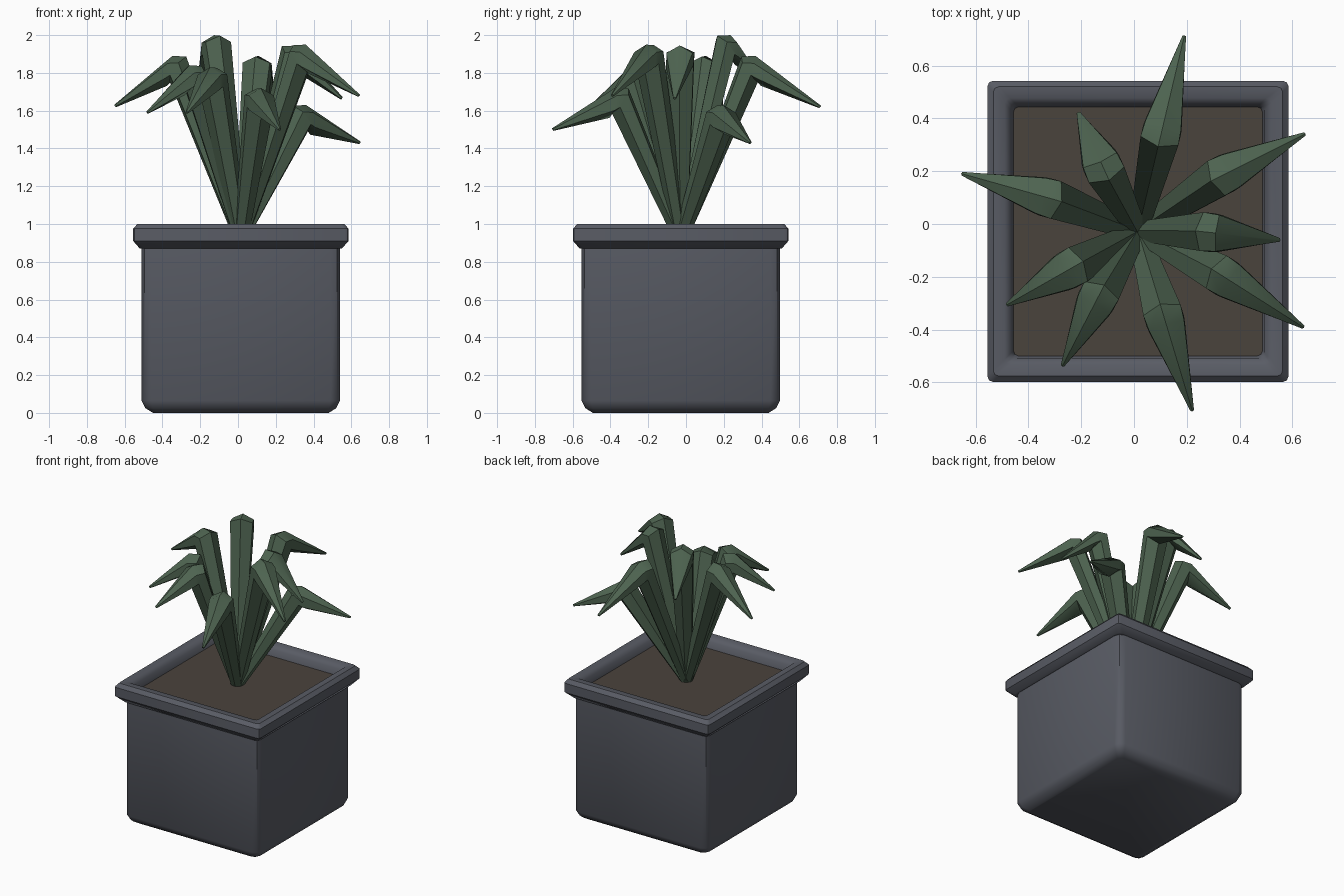
import bpy, math
from mathutils import Vector

if "Cube" in bpy.data.objects:
    bpy.data.objects.remove(bpy.data.objects["Cube"])

CX, CY, SOIL_Z = 0.015, -0.028, 0.93


def material(name, rgb):
    m = bpy.data.materials.new(name)
    m.diffuse_color = (*rgb, 1)
    m.use_nodes = True
    m.node_tree.nodes["Principled BSDF"].inputs["Base Color"].default_value = m.diffuse_color
    return m


def loft(name, rings, mat, angle, cap_start=True, cap_end=True):
    """Skin a list of equal-length vertex rings."""
    n = len(rings[0])
    verts = [v for r in rings for v in r]
    faces = []
    for i in range(len(rings) - 1):
        for j in range(n):
            k = (j + 1) % n
            faces.append((i * n + j, i * n + k, (i + 1) * n + k, (i + 1) * n + j))
    if cap_start:
        faces.append(tuple(reversed(range(n))))
    if cap_end:
        faces.append(tuple(range((len(rings) - 1) * n, len(rings) * n)))
    me = bpy.data.meshes.new(name)
    me.from_pydata(verts, [], faces)
    me.materials.append(mat)
    ob = bpy.data.objects.new(name, me)
    bpy.context.collection.objects.link(ob)
    bpy.ops.object.select_all(action='DESELECT')
    ob.select_set(True)
    bpy.context.view_layer.objects.active = ob
    bpy.ops.object.shade_smooth_by_angle(angle=math.radians(angle))
    return ob


def square_ring(half, corner, z):
    """Square with rounded corners, three points per corner."""
    pts = []
    for q in range(4):
        a0 = q * math.pi / 2
        c = a0 + math.pi / 4
        d = (half - corner) * math.sqrt(2)
        for s in (0, math.pi / 4, math.pi / 2):
            pts.append((CX + d * math.cos(c) + corner * math.cos(a0 + s),
                        CY + d * math.sin(c) + corner * math.sin(a0 + s), z))
    return pts


def hex_ring(centre, side, up, width, height):
    return [centre + side * (width * math.sin(-a)) + up * (height * math.cos(a))
            for a in (i * math.pi / 3 for i in range(6))]


pot_mat = material("slate", (0.10, 0.107, 0.13))
soil_mat = material("soil", (0.068, 0.056, 0.046))
leaf_mat = material("leaf_green", (0.075, 0.125, 0.08))

# Pot: one profile running up the body, around the rim and down inside
pot_profile = [(0.465, 0.03, 0.005), (0.505, 0.04, 0.025), (0.525, 0.05, 0.065),
               (0.525, 0.05, 0.87), (0.535, 0.03, 0.87), (0.57, 0.02, 0.91),
               (0.57, 0.02, 0.975), (0.548, 0.02, 1.0), (0.505, 0.02, 1.0),
               (0.48, 0.02, 0.975), (0.47, 0.02, 0.92)]
pot_profile[0] = (0.465, 0.03, 0.0)
loft("pot", [square_ring(*p) for p in pot_profile], pot_mat, 40, cap_end=False)

# Soil
loft("soil", [square_ring(0.472, 0.02, SOIL_Z - 0.02), square_ring(0.472, 0.02, SOIL_Z)],
     soil_mat, 30)

# Leaves: (top of the bend, tip)
leaves = [((0.10, 0.33, 1.89), (0.19, 0.71, 1.62)),
          ((0.325, 0.18, 1.63), (0.645, 0.34, 1.43)),
          ((-0.11, 0.20, 2.00), (-0.21, 0.42, 1.73)),
          ((-0.31, 0.095, 1.89), (-0.65, 0.19, 1.625)),
          ((-0.225, -0.16, 1.84), (-0.48, -0.305, 1.59)),
          ((-0.13, -0.265, 1.83), (-0.27, -0.535, 1.59)),
          ((0.11, -0.34, 1.72), (0.22, -0.705, 1.50)),
          ((0.325, -0.19, 1.95), (0.64, -0.39, 1.68)),
          ((0.27, -0.03, 1.945), (0.55, -0.06, 1.665))]
Z = Vector((0, 0, 1))
R = 0.08
for i, (top, tip) in enumerate(leaves):
    top, tip = Vector(top), Vector(tip)
    base = Vector((CX, CY, SOIL_Z - 0.01))
    out = (tip - top) * Vector((1, 1, 0)).length
    out = Vector((tip.x - top.x, tip.y - top.y, 0)).normalized()
    side = Z.cross(out)

    def lean(deg):
        a = math.radians(deg)
        return Z * math.cos(a) - out * math.sin(a)

    knee = top + out * 0.008 - Z * 0.069
    rings = [hex_ring(base, side, lean(75), 0.04, 0.035),
             hex_ring(knee, side, lean(35), 0.085, R),
             hex_ring(knee + out * 0.045 - Z * 0.01, side, lean(10), 0.08, R),
             hex_ring(tip, side, lean(-35), 0.008, 0.008)]
    loft(f"leaf_{i + 1}", rings, leaf_mat, 40)
